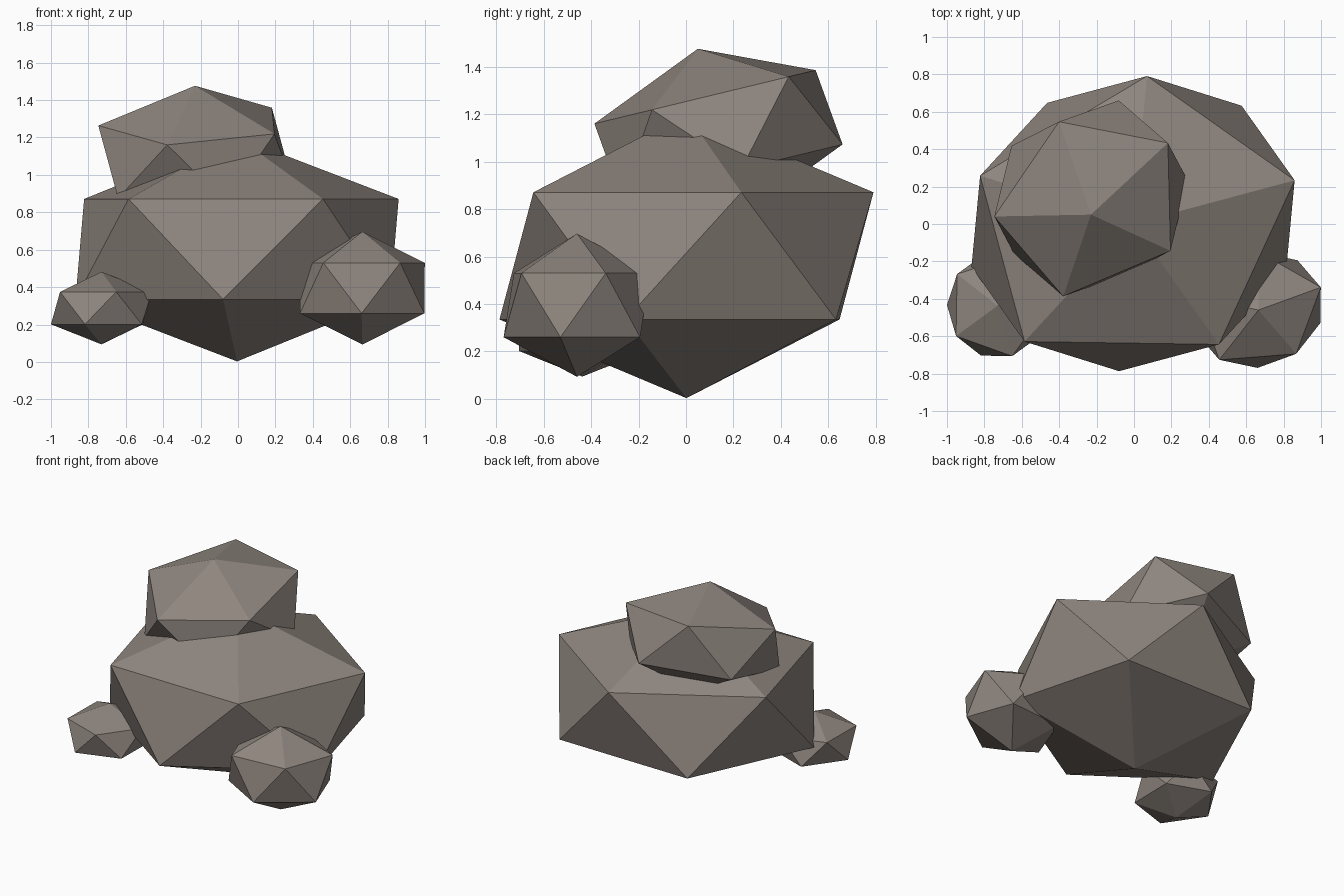
import bpy
from math import radians

if "Cube" in bpy.data.objects:
    bpy.data.objects.remove(bpy.data.objects["Cube"])

stone = bpy.data.materials.new("warm grey stone")
stone.diffuse_color = (0.27, 0.234, 0.208, 1)
stone.use_nodes = True
stone.node_tree.nodes["Principled BSDF"].inputs["Base Color"].default_value = stone.diffuse_color


def rock(name, center, scale, spin, tilt=0):
    """Faceted boulder: stretched icosahedron, spun about z, then tilted about x."""
    bpy.ops.mesh.primitive_ico_sphere_add(subdivisions=1, radius=1, location=center)
    ob = bpy.context.object
    ob.name = name
    ob.scale = scale
    ob.rotation_mode = 'ZYX'
    ob.rotation_euler = (radians(tilt), 0, radians(spin))
    ob.data.materials.append(stone)
    return ob


# Large base boulder
rock("base_boulder", (-0.005, 0.002, 0.603), (1.0, 0.873, 0.6), 15)
# Leaning boulder resting on top
rock("top_boulder", (-0.23, 0.137, 1.117), (0.6, 0.545, 0.37), 40, 13.6)
# Small stones at the front corners
rock("right_stone", (0.665, -0.46, 0.395), (0.397, 0.34, 0.302), 20)
rock("left_stone", (-0.73, -0.437, 0.288), (0.302, 0.315, 0.194), -1)
